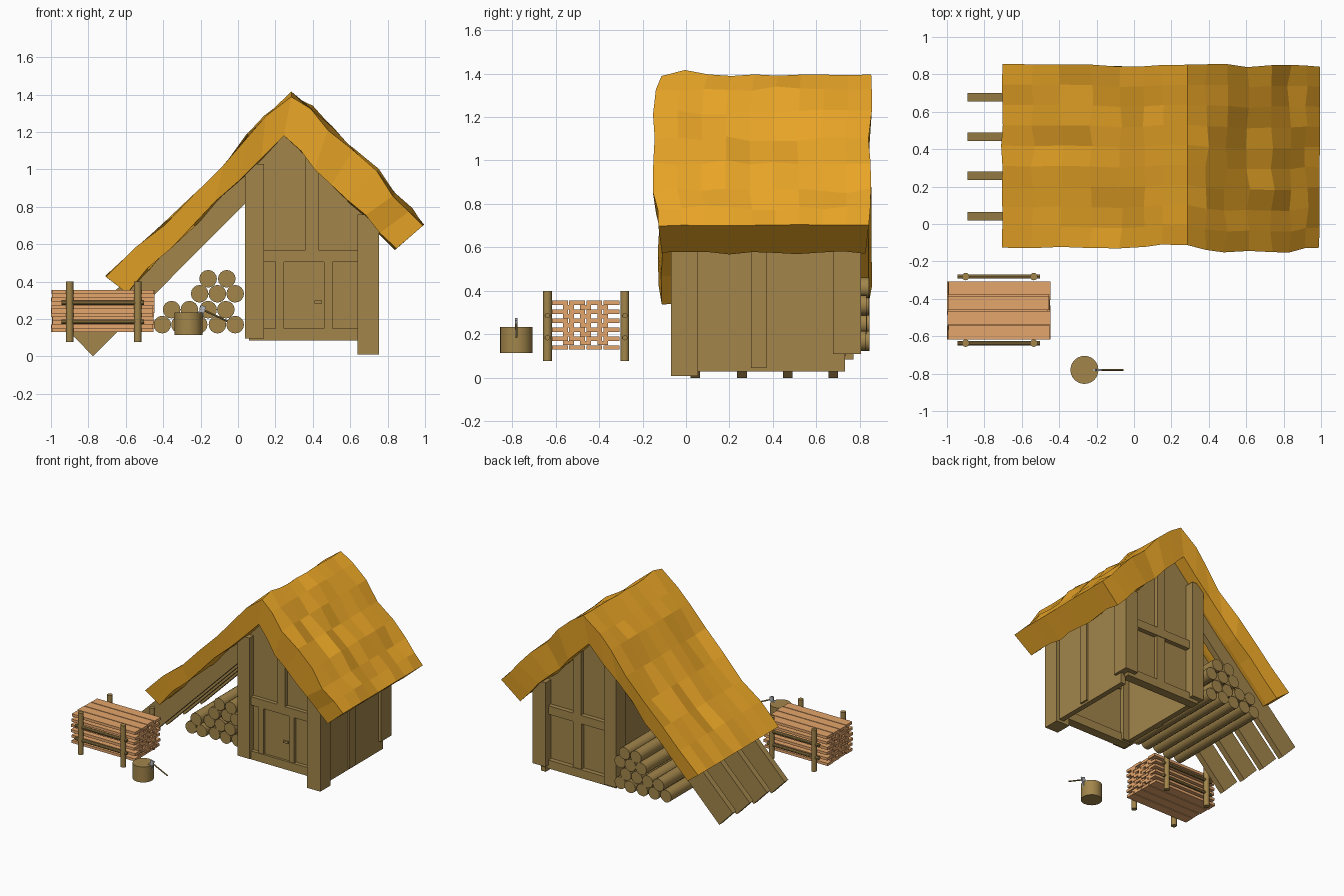
import bpy, bmesh, random
from mathutils import Vector, Matrix

if "Cube" in bpy.data.objects:
    bpy.data.objects.remove(bpy.data.objects["Cube"])

random.seed(4)


def material(name, rgb):
    m = bpy.data.materials.new(name)
    m.diffuse_color = (*rgb, 1)
    m.use_nodes = True
    m.node_tree.nodes["Principled BSDF"].inputs["Base Color"].default_value = m.diffuse_color
    return m


WOOD = material("brown_wood", (0.36, 0.235, 0.07))
THATCH = material("golden_thatch", (0.82, 0.38, 0.02))
PLANK = material("fresh_plank", (0.78, 0.38, 0.15))
STEEL = material("steel", (0.45, 0.47, 0.50))


def finish(name, bm, mat):
    bmesh.ops.recalc_face_normals(bm, faces=bm.faces)
    me = bpy.data.meshes.new(name)
    bm.to_mesh(me)
    bm.free()
    me.materials.append(mat)
    ob = bpy.data.objects.new(name, me)
    bpy.context.collection.objects.link(ob)
    return ob


def add_box(bm, lo, hi):
    lo, hi = Vector(lo), Vector(hi)
    bmesh.ops.create_cube(bm, size=1, matrix=Matrix.Translation((lo + hi) / 2)
                          @ Matrix.Diagonal((*(hi - lo), 1)))


def box(name, x, y, z, mat=WOOD):
    bm = bmesh.new()
    add_box(bm, (x[0], y[0], z[0]), (x[1], y[1], z[1]))
    return finish(name, bm, mat)


def rod(name, a, b, r, mat=WOOD, sides=16):
    a, b = Vector(a), Vector(b)
    d = b - a
    bm = bmesh.new()
    bmesh.ops.create_cone(bm, cap_ends=True, segments=sides, radius1=r, radius2=r,
                          depth=d.length, matrix=Matrix.Translation((a + b) / 2)
                          @ d.to_track_quat('Z', 'Y').to_matrix().to_4x4())
    ob = finish(name, bm, mat)
    bpy.context.view_layer.objects.active = ob
    ob.select_set(True)
    bpy.ops.object.shade_smooth_by_angle()
    ob.select_set(False)
    return ob


def prism(name, pts, y0, y1, mat=WOOD):
    # x-z outline extruded along y
    bm = bmesh.new()
    f = bm.faces.new([bm.verts.new((x, y0, z)) for x, z in pts])
    ext = bmesh.ops.extrude_face_region(bm, geom=[f])["geom"]
    bmesh.ops.translate(bm, vec=(0, y1 - y0, 0),
                        verts=[v for v in ext if isinstance(v, bmesh.types.BMVert)])
    return finish(name, bm, mat)


# thatched roof: uneven outer skin, gently uneven underside
outer = [(-.71, .43), (-.55, .58), (-.40, .71), (-.24, .86), (-.08, 1.02), (.05, 1.19), (.14, 1.29),
         (.285, 1.395), (.40, 1.34), (.50, 1.23), (.62, 1.11), (.75, 1.0), (.84, .87), (.93, .79), (.995, .705)]
eave_l, apex, eave_r = Vector((-.60, .345)), Vector((.246, 1.18)), Vector((.845, .575))
n, stations = len(outer), 10
front = [-.12 - (.025 if 8 <= i <= 12 else 0) + random.uniform(-.012, .012) for i in range(n)]
back = [.845 + random.uniform(-.008, .012) for i in range(n)]
bm = bmesh.new()
top, under = [], []
for j in range(stations):
    t = j / (stations - 1)
    row_o, row_i = [], []
    for i, (x, z) in enumerate(outer):
        y = front[i] + (back[i] - front[i]) * t
        d = random.uniform(-.03, .004) * (.4 if i in (0, 7, n - 1) else 1)
        if i == 7 and j == 1:
            d = .03
        side = -.7 if i < 7 else .7 if i > 7 else 0
        row_o.append(bm.verts.new((x + side * d, y, z + .7 * d)))
        p = eave_l.lerp(apex, i / 7) if i <= 7 else apex.lerp(eave_r, (i - 7) / (n - 8))
        e = random.uniform(-.012, .012) if i != 7 else 0
        row_i.append(bm.verts.new((p.x + side * e, y + .015 * (1 - 2 * t), p.y + .7 * e)))
    top.append(row_o)
    under.append(row_i)
for j in range(stations - 1):
    for g in (top, under):
        for i in range(n - 1):
            bm.faces.new((g[j][i], g[j][i + 1], g[j + 1][i + 1], g[j + 1][i]))
    for i in (0, n - 1):
        bm.faces.new((top[j][i], top[j + 1][i], under[j + 1][i], under[j][i]))
for j in (0, stations - 1):
    for i in range(n - 1):
        bm.faces.new((top[j][i], top[j][i + 1], under[j][i + 1], under[j][i]))
finish("thatched_roof", bm, THATCH)

# hollow house: gable walls and side walls
gable = [(.07, .10), (.71, .10), (.71, .74), (.246, 1.22), (.07, 1.04)]
prism("front_gable_wall", gable, -.01, .02)
prism("back_gable_wall", gable, .705, .735)
box("right_wall", (.69, .73), (.0, .73), (.03, .74))
box("left_wall", (.05, .09), (.0, .73), (.10, 1.02))
box("right_middle_post", (.70, .745), (.30, .37), (.045, .74))
box("left_middle_post", (.04, .08), (.30, .37), (.10, 1.02))

# corner posts
box("front_right_post", (.64, .754), (-.07, .055), (.01, .76))
box("front_left_post", (.037, .14), (-.06, .05), (.095, 1.03))
box("back_right_post", (.64, .75), (.675, .805), (.11, .76))
box("back_left_post", (.037, .14), (.69, .805), (.11, 1.03))

# gable framing, front and back
for side, y in (("front", (-.04, .03)), ("back", (.70, .77))):
    box(side + "_sill", (.06, .70), y, (.085, .15))
    box(side + "_cross_beam", (.10, .70), y, (.505, .57))
    box(side + "_upper_post", (.362, .43), y, (.56, 1.06))
for k, x in enumerate((.20, .46)):
    box(f"door_post_{k}", (x, x + .045), (-.035, .02), (.14, .51))
box("back_lower_post", (.36, .43), (.70, .765), (.14, .51))
box("door", (.245, .46), (-.022, .02), (.15, .505))
box("door_latch", (.41, .45), (-.034, -.015), (.283, .30))

# lean-to rafters
for k, y in enumerate((.02, .235, .445, .655)):
    prism(f"rafter_{k}", [(-.775, 0), (.06, .84), (.06, 1.06), (-.89, .12)], y, y + .045)

# log pile
rows = [(.17, (-.405, -.31, -.21, -.11, -.015)), (.25, (-.355, -.26, -.16, -.065)),
        (.335, (-.205, -.11, -.015)), (.415, (-.16, -.06))]
for r, (z, xs) in enumerate(rows):
    for k, x in enumerate(xs):
        rod(f"log_{r}_{k}", (x, random.uniform(-.01, .02), z),
            (x, random.uniform(.825, .845), z), .047)

# stacked planks: rows of four and rows of three bridging the gaps
bm = bmesh.new()
for layer in range(11):
    z = .13 + layer * .0205
    count, width = (4, .073) if layer % 2 == 0 else (3, .05)
    for k in range(count):
        y = -.4615 + (k - (count - 1) / 2) * .079
        a, b = random.uniform(-1, -.99), random.uniform(-.46, -.445)
        add_box(bm, (a, y - width / 2, z), (b, y + width / 2, z + .0203))
finish("plank_stack", bm, PLANK)

# stack rack: uprights and rails
for side, y in (("front", -.637), ("back", -.281)):
    for k, x in enumerate((-.90, -.536)):
        rod(f"{side}_rack_pole_{k}", (x, y, .077), (x, y, .40), .02)
    for k, z in enumerate((.185, .287)):
        rod(f"{side}_rack_rail_{k}", (-.945, y, z), (-.502, y, z), .012, sides=10)

# chopping block and axe
rod("chopping_block", (-.265, -.78, .115), (-.265, -.78, .235), .075, sides=24)
rod("axe_handle", (-.205, -.78, .258), (-.057, -.78, .188), .005, sides=8)
prism("axe_head", [(-.20, .275), (-.17, .265), (-.18, .24), (-.19, .195), (-.235, .225), (-.205, .245)],
      -.786, -.774, STEEL)
